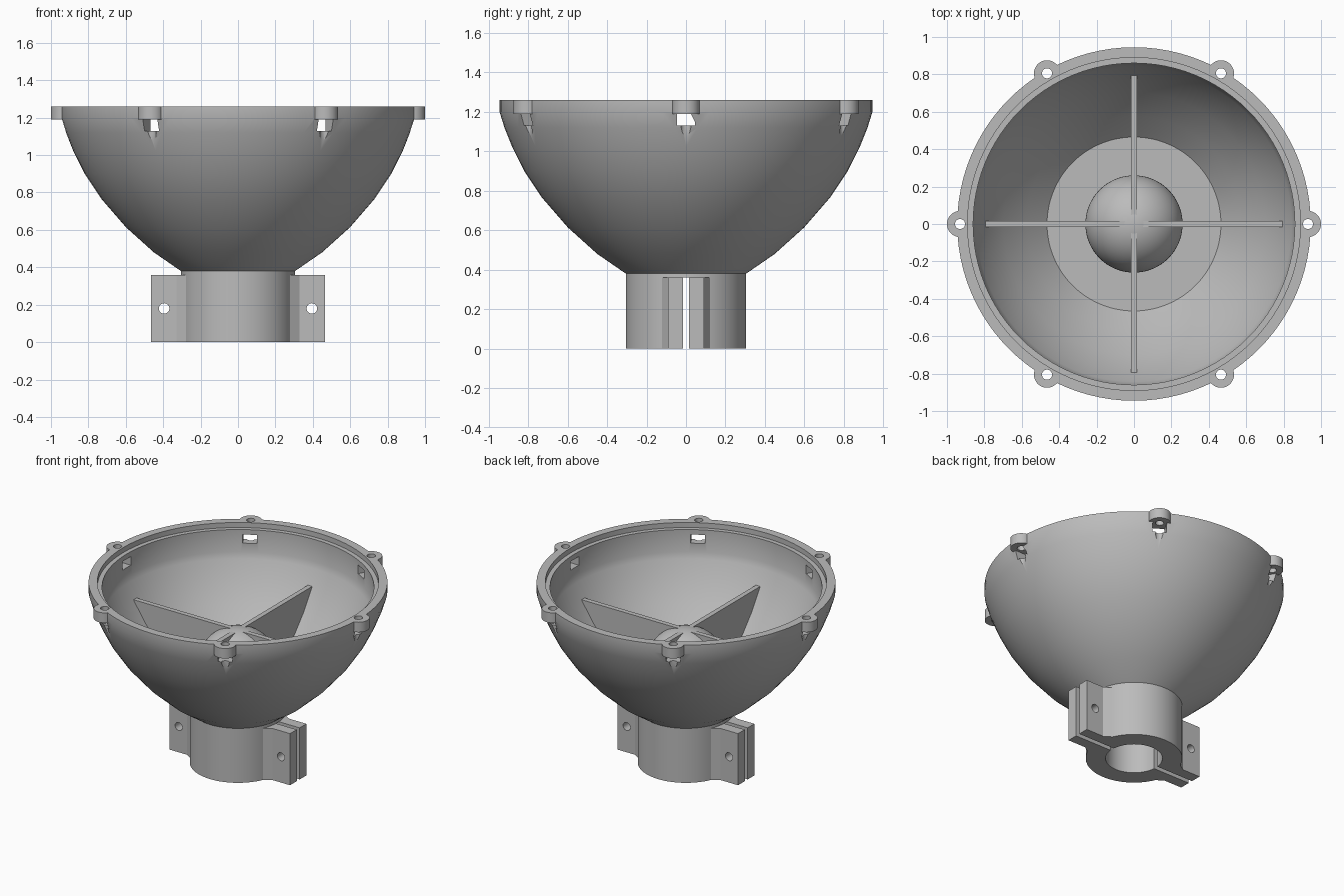
import bpy, bmesh, math
from mathutils import Matrix

if "Cube" in bpy.data.objects:
    bpy.data.objects.remove(bpy.data.objects["Cube"], do_unlink=True)

grey = bpy.data.materials.new("plain grey")
grey.use_nodes = True
grey.diffuse_color = (0.5, 0.5, 0.5, 1)
grey.node_tree.nodes["Principled BSDF"].inputs["Base Color"].default_value = (0.5, 0.5, 0.5, 1)


def make(name, bm):
    bmesh.ops.recalc_face_normals(bm, faces=bm.faces)
    mesh = bpy.data.meshes.new(name)
    bm.to_mesh(mesh)
    bm.free()
    mesh.materials.append(grey)
    obj = bpy.data.objects.new(name, mesh)
    bpy.context.collection.objects.link(obj)
    return obj


def lathe(name, profile, steps=96):
    bm = bmesh.new()
    verts = [bm.verts.new((r, 0, z)) for r, z in profile]
    edges = [bm.edges.new(pair) for pair in zip(verts, verts[1:])]
    bmesh.ops.spin(bm, geom=verts + edges, cent=(0, 0, 0), axis=(0, 0, 1),
                   angle=math.tau, steps=steps)
    bmesh.ops.remove_doubles(bm, verts=bm.verts, dist=1e-4)
    return make(name, bm)


def cylinder(name, x, y, z0, z1, r, segments=32):
    bm = bmesh.new()
    bmesh.ops.create_cone(bm, cap_ends=True, segments=segments, radius1=r, radius2=r,
                          depth=z1 - z0, matrix=Matrix.Translation((x, y, (z0 + z1) / 2)))
    return make(name, bm)


def prism(name, outline, depth, matrix=Matrix()):
    """Extrude a flat outline by depth, centred on its own plane."""
    bm = bmesh.new()
    face = bm.faces.new([bm.verts.new((a, b, -depth / 2)) for a, b in outline])
    new = bmesh.ops.extrude_face_region(bm, geom=[face])["geom"]
    bmesh.ops.translate(bm, vec=(0, 0, depth),
                        verts=[v for v in new if isinstance(v, bmesh.types.BMVert)])
    bm.transform(matrix)
    return make(name, bm)


def box(name, sx, sy, sz, matrix):
    bm = bmesh.new()
    bmesh.ops.create_cube(bm, size=1, matrix=matrix @ Matrix.Diagonal((sx, sy, sz, 1)))
    return make(name, bm)


def combine(target, other, operation):
    mod = target.modifiers.new("shape", "BOOLEAN")
    mod.operation, mod.solver, mod.object = operation, "EXACT", other
    bpy.context.view_layer.objects.active = target
    bpy.ops.object.modifier_apply(modifier=mod.name)
    bpy.data.objects.remove(other, do_unlink=True)


def smooth(obj):
    bpy.ops.object.select_all(action="DESELECT")
    obj.select_set(True)
    bpy.context.view_layer.objects.active = obj
    bpy.ops.object.shade_smooth_by_angle(angle=math.radians(25))


upright = Matrix.Rotation(math.pi / 2, 4, "X")

# Bowl: outer wall, rim, then inner wall down to the flat floor
outer = [(0, .36), (.305, .36), (.305, .38), (.45, .48), (.6, .615), (.73, .765),
         (.82, .9), (.88, 1.02), (.92, 1.12), (.945, 1.2), (.945, 1.26)]
inner = [(.86, 1.26), (.86, 1.07), (.843, 1.03), (.79, .92), (.7, .785),
         (.575, .64), (.465, .53), (0, .53)]
bowl = lathe("bowl", outer + inner)

# Six screw lugs around the rim, each with a hole and a nut window below
angles = [math.radians(60 * i) for i in range(6)]
for a in angles:
    combine(bowl, cylinder("lug", .93 * math.cos(a), .93 * math.sin(a), 1.19, 1.26, .07), "UNION")
combine(bowl, cylinder("rim_step", 0, 0, 1.225, 1.4, .89, 96), "DIFFERENCE")
for a in angles:
    combine(bowl, cylinder("screw_hole", .93 * math.cos(a), .93 * math.sin(a), 1.0, 1.4, .027, 24),
            "DIFFERENCE")
    place = Matrix.Rotation(a, 4, "Z") @ Matrix.Translation((.93, 0, 1.16))
    combine(bowl, box("nut_window", .18, .09, .06, place), "DIFFERENCE")
smooth(bowl)

# Round-topped post in the middle of the floor
dome = [(.26 * math.cos(t), .675 + .26 * math.sin(t))
        for t in (math.pi / 2 * i / 16 for i in range(16))]
smooth(lathe("centre_dome", [(0, .5), (.26, .5)] + dome + [(0, .935)], 64))

# Two crossed fins whose lower edges sink into the bowl wall
half = [(.46, .505), (.588, .628), (.715, .775), (.81, .93)]
fin_outline = half + [(-x, z) for x, z in reversed(half)]
for name, turn in (("side_fin", 0), ("front_back_fin", math.pi / 2)):
    prism(name, fin_outline, .034, Matrix.Rotation(turn, 4, "Z") @ upright)

# Split clamp: collar with tapered ears, bored, slit and drilled for bolts
clamp = cylinder("split_clamp", 0, 0, 0, .36, .305, 96)
quarter = [(.465, .09), (.33, .09), (.275, .125)]
right = quarter + [(x, -y) for x, y in reversed(quarter)]
for side in (1, -1):
    ear = prism("ear", [(side * x, y) for x, y in right], .36, Matrix.Translation((0, 0, .18)))
    combine(clamp, ear, "UNION")
combine(clamp, cylinder("bore", 0, 0, -.1, .5, .18, 64), "DIFFERENCE")
combine(clamp, box("slit", 1.2, .032, .8, Matrix.Translation((0, 0, .18))), "DIFFERENCE")
for side in (1, -1):
    bolt = cylinder("bolt_hole", 0, 0, -.3, .3, .028, 24)
    bolt.data.transform(Matrix.Translation((side * .395, 0, .18)) @ upright)
    combine(clamp, bolt, "DIFFERENCE")
smooth(clamp)
